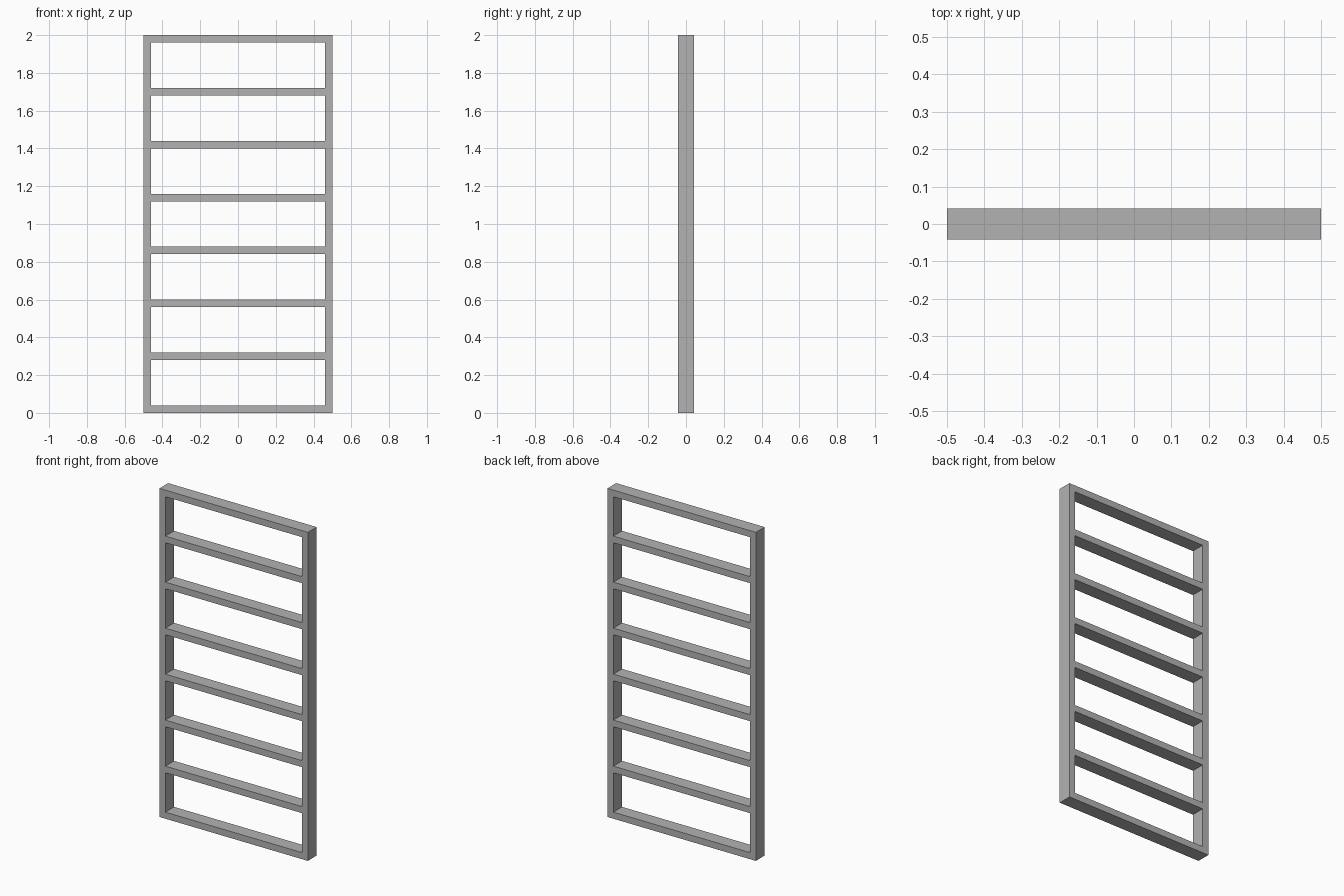
import bpy
import bmesh

WIDTH, DEPTH, HEIGHT = 1.0, 0.084, 2.0
BAR = 0.04          # thickness of posts and rungs
RUNGS = 8

cube = bpy.data.objects.get("Cube")
if cube:
    bpy.data.objects.remove(cube, do_unlink=True)

# Plain grey material
grey = bpy.data.materials.new("plain grey")
grey.use_nodes = True
colour = (0.45, 0.45, 0.45, 1.0)
grey.diffuse_color = colour
grey.node_tree.nodes["Principled BSDF"].inputs["Base Color"].default_value = colour

# Grid lines along the edges of the posts and rungs
half = WIDTH / 2
xs = [-half, -half + BAR, half - BAR, half]
step = (HEIGHT - BAR) / (RUNGS - 1)
zs = [z for i in range(RUNGS) for z in (i * step, i * step + BAR)]

# Flat front outline: every grid cell except the openings between rungs
bm = bmesh.new()
grid = [[bm.verts.new((x, -DEPTH / 2, z)) for x in xs] for z in zs]
for row in range(len(zs) - 1):
    for col in range(len(xs) - 1):
        is_opening = col == 1 and row % 2 == 1
        if not is_opening:
            low, high = grid[row], grid[row + 1]
            bm.faces.new((low[col], low[col + 1], high[col + 1], high[col]))

# Extrude to full depth so posts and rungs form one closed solid
result = bmesh.ops.extrude_face_region(bm, geom=bm.faces[:], use_keep_orig=True)
back = [g for g in result["geom"] if isinstance(g, bmesh.types.BMVert)]
bmesh.ops.translate(bm, verts=back, vec=(0, DEPTH, 0))
bmesh.ops.recalc_face_normals(bm, faces=bm.faces[:])

mesh = bpy.data.meshes.new("ladder_frame")
bm.to_mesh(mesh)
bm.free()
mesh.materials.append(grey)
frame = bpy.data.objects.new("ladder_frame", mesh)
bpy.context.collection.objects.link(frame)
